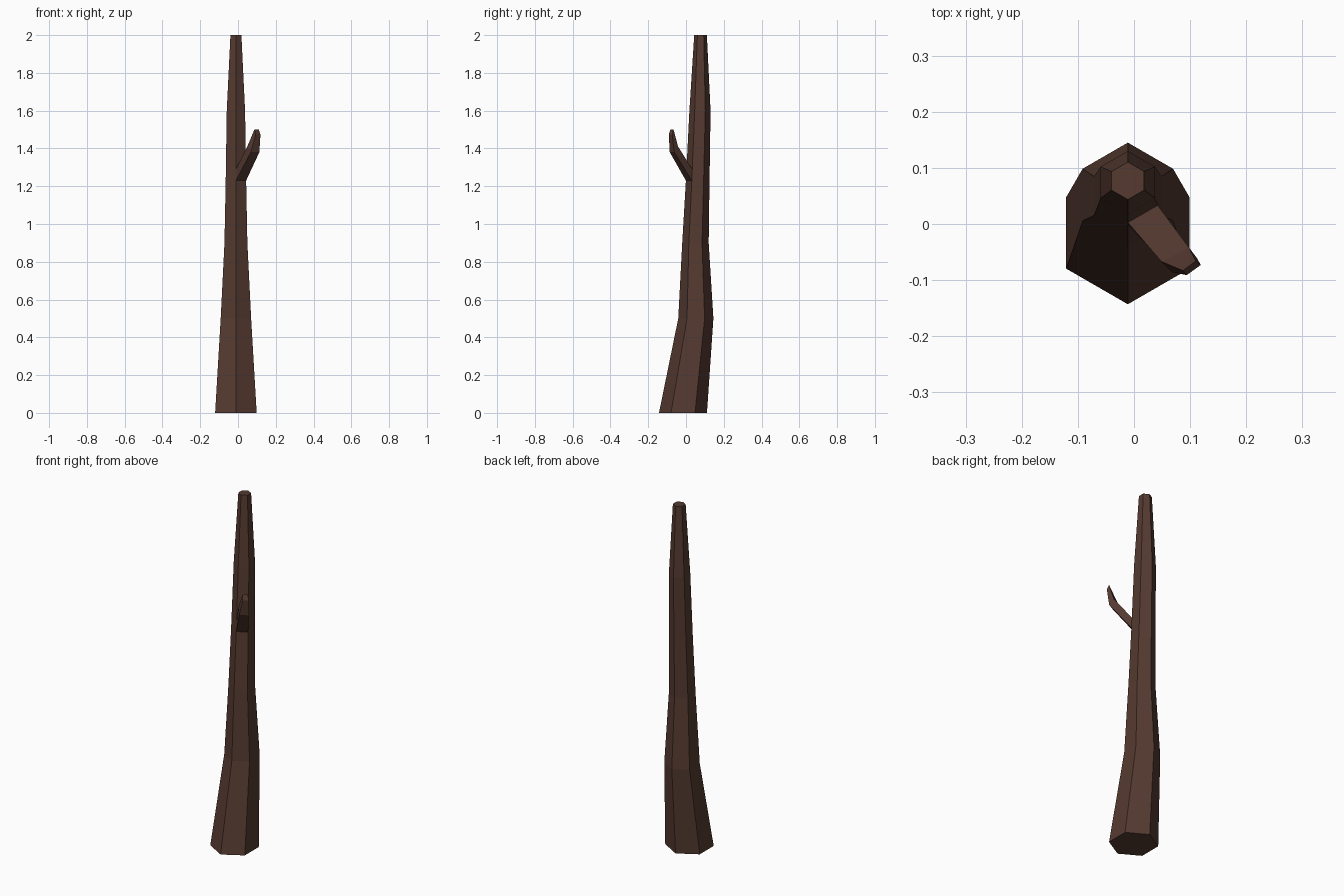
import bpy, bmesh
from math import sin, cos, radians

if "Cube" in bpy.data.objects:
    bpy.data.objects.remove(bpy.data.objects["Cube"])

# Trunk rings: height, centre y, radius
RINGS = [(0, -0.016, 0.127), (0.5, 0.052, 0.093), (0.9, 0.05, 0.07),
         (1.23, 0.062, 0.0625), (1.29, 0.064, 0.0615),
         (1.6, 0.074, 0.056), (2, 0.077, 0.0335)]
SIDES = 6
CENTRE_X = -0.011
BRANCH_RING = 3

# Branch sections: lower left, lower right, upper right, upper left
BRANCH = [
    [(0.068, -0.086, 1.38), (0.113, -0.062, 1.38), (0.098, -0.042, 1.41), (0.049, -0.067, 1.41)],
    [(0.094, -0.091, 1.473), (0.119, -0.073, 1.473), (0.110, -0.066, 1.50), (0.087, -0.083, 1.50)],
]

bm = bmesh.new()


def join_loops(a, b, skip=None):
    n = len(a)
    for i in range(n):
        if i != skip:
            j = (i + 1) % n
            bm.faces.new((a[i], a[j], b[j], b[i]))


# Hexagonal tapering trunk, left open where the branch grows out
loops = []
for z, cy, r in RINGS:
    angles = [radians(-90 + 360 * i / SIDES) for i in range(SIDES)]
    loops.append([bm.verts.new((CENTRE_X + r * cos(a), cy + r * sin(a), z)) for a in angles])
for k in range(len(loops) - 1):
    join_loops(loops[k], loops[k + 1], 0 if k == BRANCH_RING else None)
bm.faces.new(loops[0][::-1])
bm.faces.new(loops[-1])

# Bent branch stub extruded from the front right face
low, high = loops[BRANCH_RING], loops[BRANCH_RING + 1]
section = [low[0], low[1], high[1], high[0]]
for points in BRANCH:
    nxt = [bm.verts.new(p) for p in points]
    join_loops(section, nxt)
    section = nxt
bm.faces.new(section)

bmesh.ops.recalc_face_normals(bm, faces=bm.faces)
mesh = bpy.data.meshes.new("trunk_with_branch")
bm.to_mesh(mesh)
bm.free()

# Dark bark
bark = bpy.data.materials.new("bark")
bark.diffuse_color = (0.09, 0.042, 0.03, 1)
bark.use_nodes = True
bark.node_tree.nodes["Principled BSDF"].inputs["Base Color"].default_value = bark.diffuse_color
mesh.materials.append(bark)
bpy.context.collection.objects.link(bpy.data.objects.new("trunk_with_branch", mesh))
